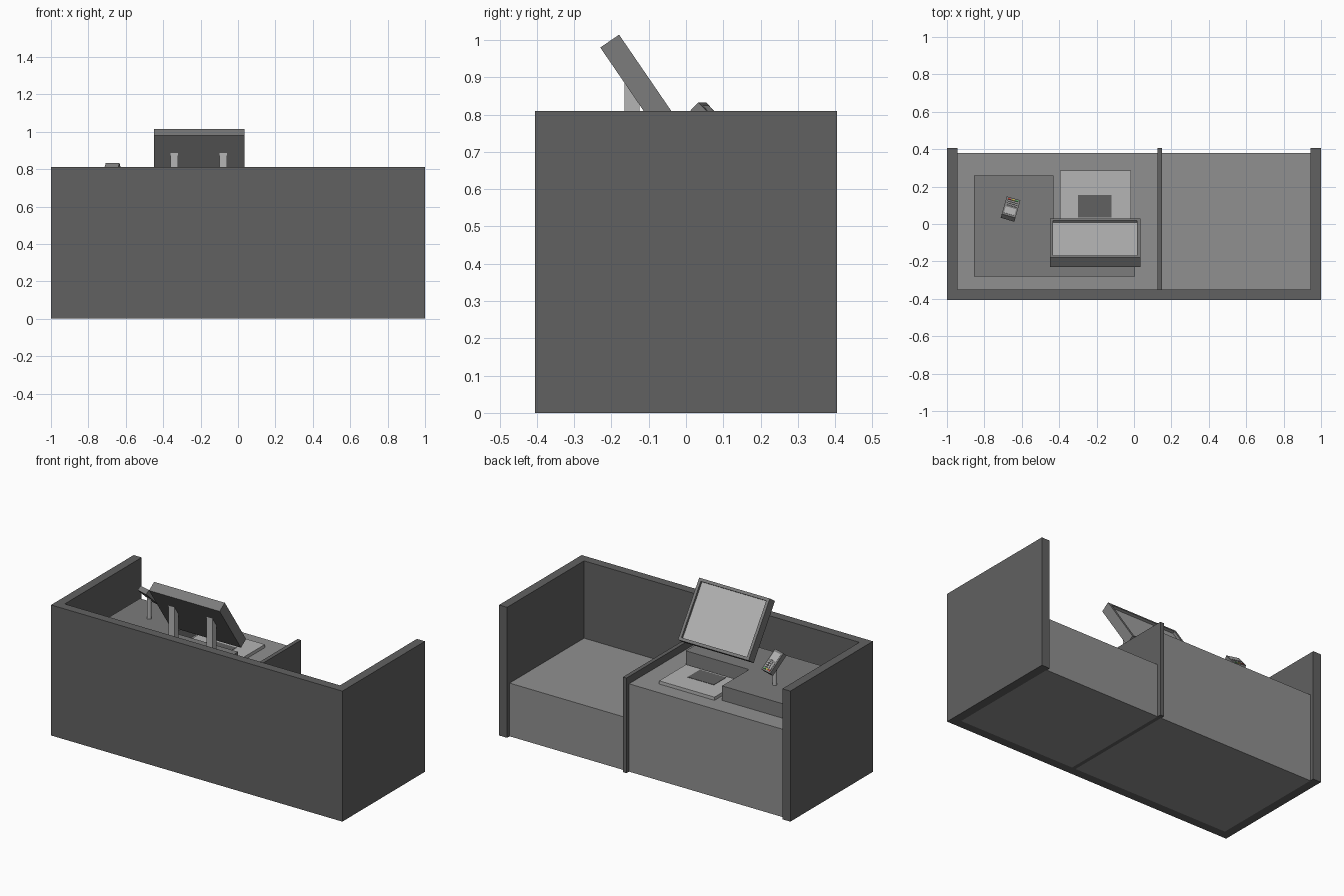
import bpy, bmesh
from math import radians
from mathutils import Matrix, Vector

if "Cube" in bpy.data.objects:
    bpy.data.objects.remove(bpy.data.objects["Cube"])


def material(name, r, g=None, b=None):
    m = bpy.data.materials.new(name)
    m.diffuse_color = (r, r if g is None else g, r if b is None else b, 1)
    m.use_nodes = True
    m.node_tree.nodes["Principled BSDF"].inputs["Base Color"].default_value = m.diffuse_color
    return m


WALL = material("dark_grey", 0.12)
TOP = material("mid_grey", 0.28)
CASE = material("case_grey", 0.2)
LIGHT = material("light_grey", 0.46)
RED = material("red", 0.6, 0.08, 0.06)
YELLOW = material("yellow", 0.7, 0.55, 0.08)
GREEN = material("green", 0.1, 0.5, 0.12)


def finish(name, bm, *mats):
    bmesh.ops.recalc_face_normals(bm, faces=bm.faces)
    me = bpy.data.meshes.new(name)
    bm.to_mesh(me)
    bm.free()
    for m in mats:
        me.materials.append(m)
    ob = bpy.data.objects.new(name, me)
    bpy.context.collection.objects.link(ob)
    return ob


def prism(name, pts, vec, mat):
    """Extrude a closed outline along vec."""
    bm = bmesh.new()
    f = bm.faces.new([bm.verts.new(p) for p in pts])
    ext = bmesh.ops.extrude_face_region(bm, geom=[f])["geom"]
    verts = [v for v in ext if isinstance(v, bmesh.types.BMVert)]
    bmesh.ops.translate(bm, verts=verts, vec=vec)
    return finish(name, bm, mat)


def plan(name, outline, z0, z1, mat):
    return prism(name, [(x, y, z0) for x, y in outline], (0, 0, z1 - z0), mat)


def box(name, x0, x1, y0, y1, z0, z1, mat):
    return plan(name, [(x0, y0), (x1, y0), (x1, y1), (x0, y1)], z0, z1, mat)


def framed_panel(name, w, l, t, border, depth):
    """Slab with its top at z = 0 and a recessed light panel."""
    bm = bmesh.new()
    bmesh.ops.create_cube(bm, size=1, matrix=Matrix.Translation((0, 0, -t / 2))
                          @ Matrix.Diagonal((w, l, t, 1)))
    top = max(bm.faces, key=lambda f: f.calc_center_median().z)
    bmesh.ops.inset_region(bm, faces=[top], thickness=border)
    floor = bmesh.ops.extrude_discrete_faces(bm, faces=[top])["faces"][0]
    bmesh.ops.translate(bm, verts=floor.verts, vec=(0, 0, -depth))
    floor.material_index = 1
    return finish(name, bm, CASE, LIGHT)


# Counter shell: front wall with two side walls
plan("counter_walls", [(-1, -0.405), (1, -0.405), (1, 0.405), (0.945, 0.405), (0.945, -0.35),
                       (-0.945, -0.35), (-0.945, 0.405), (-1, 0.405)], 0, 0.81, WALL)
box("divider", 0.125, 0.15, -0.35, 0.405, 0, 0.59, WALL)
box("desk_block", -0.945, 0.125, -0.35, 0.38, 0, 0.545, TOP)
box("bagging_block", 0.15, 0.945, -0.35, 0.38, 0, 0.33, TOP)

# L-shaped raised platform and scanner plate
plan("raised_platform", [(-0.855, -0.28), (0.005, -0.28), (0.005, -0.005), (-0.43, -0.005),
                         (-0.43, 0.26), (-0.855, 0.26)], 0.545, 0.635, CASE)
box("scanner_plate", -0.395, -0.015, 0.02, 0.285, 0.545, 0.565, LIGHT)
box("scanner_window", -0.30, -0.12, 0.035, 0.155, 0.55, 0.567, WALL)

# Tilted monitor on two posts
monitor = framed_panel("monitor", 0.485, 0.37, 0.061, 0.025, 0.015)
monitor.matrix_world = (Matrix.Translation((-0.2075, -0.075, 0.8615))
                        @ Matrix.Rotation(radians(-55.6), 4, 'X'))
for side, x in (("left", -0.36), ("right", -0.10)):
    prism(side + "_monitor_post", [(x, -0.165, 0.635), (x, -0.125, 0.635),
                                   (x, -0.125, 0.83), (x, -0.165, 0.888)], (0.04, 0, 0), LIGHT)

# Card terminal: body, screen, keys and stand
pose = (Matrix.Translation((-0.657, 0.09, 0.784)) @ Matrix.Rotation(radians(-16), 4, 'Z')
        @ Matrix.Rotation(radians(-45), 4, 'X'))
parts = [box("terminal_body", -0.038, 0.038, -0.069, 0.069, -0.03, 0, CASE),
         box("terminal_screen", -0.029, 0.029, -0.055, -0.005, -0.005, 0.001, LIGHT)]
rows = [(LIGHT,) * 3] * 3 + [(RED, YELLOW, GREEN)]
for r, row in enumerate(rows):
    for c, mat in enumerate(row):
        x, y = (c - 1) * 0.02, 0.013 + r * 0.014
        parts.append(box("terminal_key", x - 0.008, x + 0.008, y - 0.004, y + 0.004,
                         -0.003, 0.003, mat))
for ob in parts:
    ob.matrix_world = pose

bm = bmesh.new()
bmesh.ops.create_cone(bm, cap_ends=True, segments=16, radius1=0.014, radius2=0.014, depth=0.125,
                      matrix=Matrix.Translation((-0.662, 0.075, 0.6975)))
stand = finish("terminal_stand", bm, LIGHT)
bpy.context.view_layer.objects.active = stand
stand.select_set(True)
bpy.ops.object.shade_smooth_by_angle()
